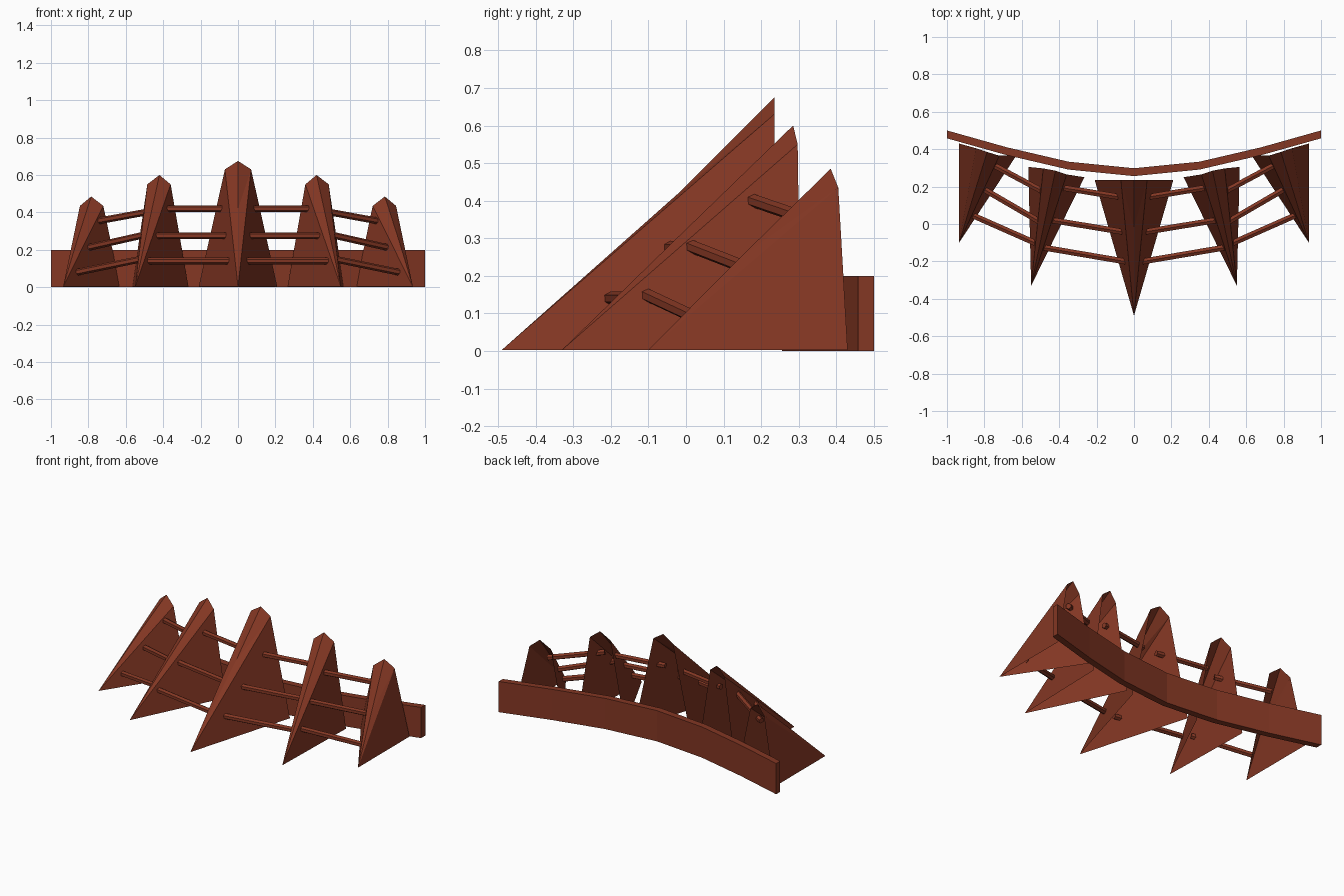
import bpy, bmesh
from mathutils import Vector

if "Cube" in bpy.data.objects:
    bpy.data.objects.remove(bpy.data.objects["Cube"])

rust = bpy.data.materials.new("rust_red")
rust.diffuse_color = (0.23, 0.038, 0.017, 1)
rust.use_nodes = True
rust.node_tree.nodes["Principled BSDF"].inputs["Base Color"].default_value = rust.diffuse_color


def make(name, verts, faces):
    mesh = bpy.data.meshes.new(name)
    mesh.from_pydata([tuple(v) for v in verts], [], faces)
    mesh.materials.append(rust)
    bm = bmesh.new()
    bm.from_mesh(mesh)
    bmesh.ops.recalc_face_normals(bm, faces=bm.faces)
    bm.to_mesh(mesh)
    bm.free()
    ob = bpy.data.objects.new(name, mesh)
    bpy.context.collection.objects.link(ob)
    return ob


def flip(p, s):
    return (p[0] * s, p[1], p[2])


# Tooth: folded plate, open at the back and below
def tooth(name, tip, mid, peak, sh_l, sh_r, base_l, base_r, s=1):
    pts = [flip(p, s) for p in (tip, mid, peak, sh_l, sh_r, base_l, base_r)]
    make(name, pts, [(0, 1, 3), (1, 2, 3), (0, 4, 1), (1, 4, 2), (0, 3, 5), (0, 6, 4)])


# Rod: six-sided bar between two points
def rod(name, a, b, s, r=0.018):
    a, b = Vector(flip(a, s)), Vector(flip(b, s))
    d = b - a
    bm = bmesh.new()
    bmesh.ops.create_cone(bm, cap_ends=True, segments=6, radius1=r, radius2=r, depth=d.length)
    bm.transform(d.to_track_quat('Z', 'Y').to_matrix().to_4x4())
    bmesh.ops.translate(bm, verts=bm.verts, vec=(a + b) / 2)
    mesh = bpy.data.meshes.new(name)
    bm.to_mesh(mesh)
    bm.free()
    mesh.materials.append(rust)
    bpy.context.collection.objects.link(bpy.data.objects.new(name, mesh))


# Centre tooth
tooth("centre_tooth", (0, -0.49, 0.003), (0, -0.02, 0.42), (0, 0.235, 0.675),
      (-0.07, 0.235, 0.63), (0.07, 0.235, 0.63), (-0.21, 0.235, 0.003), (0.21, 0.235, 0.003))

rods_inner = [((0.05, 0.14, 0.42), (0.39, 0.195, 0.42)),
              ((0.03, -0.047, 0.275), (0.45, 0.022, 0.275)),
              ((0.02, -0.205, 0.14), (0.49, -0.125, 0.14))]
rods_outer = [((0.47, 0.165, 0.405), (0.77, 0.325, 0.35)),
              ((0.50, 0.01, 0.28), (0.81, 0.19, 0.21)),
              ((0.52, -0.105, 0.15), (0.86, 0.045, 0.08))]

# Side teeth and rods, mirrored
for side, s in (("right", 1), ("left", -1)):
    tooth(side + "_middle_tooth", (0.55, -0.33, 0.003), (0.487, -0.03, 0.295), (0.42, 0.285, 0.6),
          (0.36, 0.265, 0.55), (0.485, 0.297, 0.55), (0.265, 0.25, 0.003), (0.565, 0.305, 0.003), s)
    tooth(side + "_outer_tooth", (0.935, -0.10, 0.003), (0.862, 0.14, 0.245), (0.785, 0.385, 0.485),
          (0.72, 0.365, 0.435), (0.845, 0.405, 0.435), (0.63, 0.365, 0.003), (0.935, 0.43, 0.003), s)
    for i, (a, b) in enumerate(rods_inner):
        rod(f"{side}_inner_rod_{i}", a, b, s)
    for i, (a, b) in enumerate(rods_outer):
        rod(f"{side}_outer_rod_{i}", a, b, s)

# Bowed back beam
half = [(0, 0.298), (0.35, 0.333), (0.68, 0.41), (1, 0.50)]
path = [(-x, y) for x, y in half[:0:-1]] + half
verts, faces = [], []
for x, y in path:
    verts += [(x, y, 0), (x, y, 0.2), (x, y - 0.042, 0.2), (x, y - 0.042, 0)]
for i in range(len(path) - 1):
    for k in range(4):
        m = (k + 1) % 4
        faces.append((i * 4 + k, i * 4 + m, i * 4 + 4 + m, i * 4 + 4 + k))
n = len(verts)
faces += [(0, 1, 2, 3), (n - 4, n - 3, n - 2, n - 1)]
make("back_beam", verts, faces)
